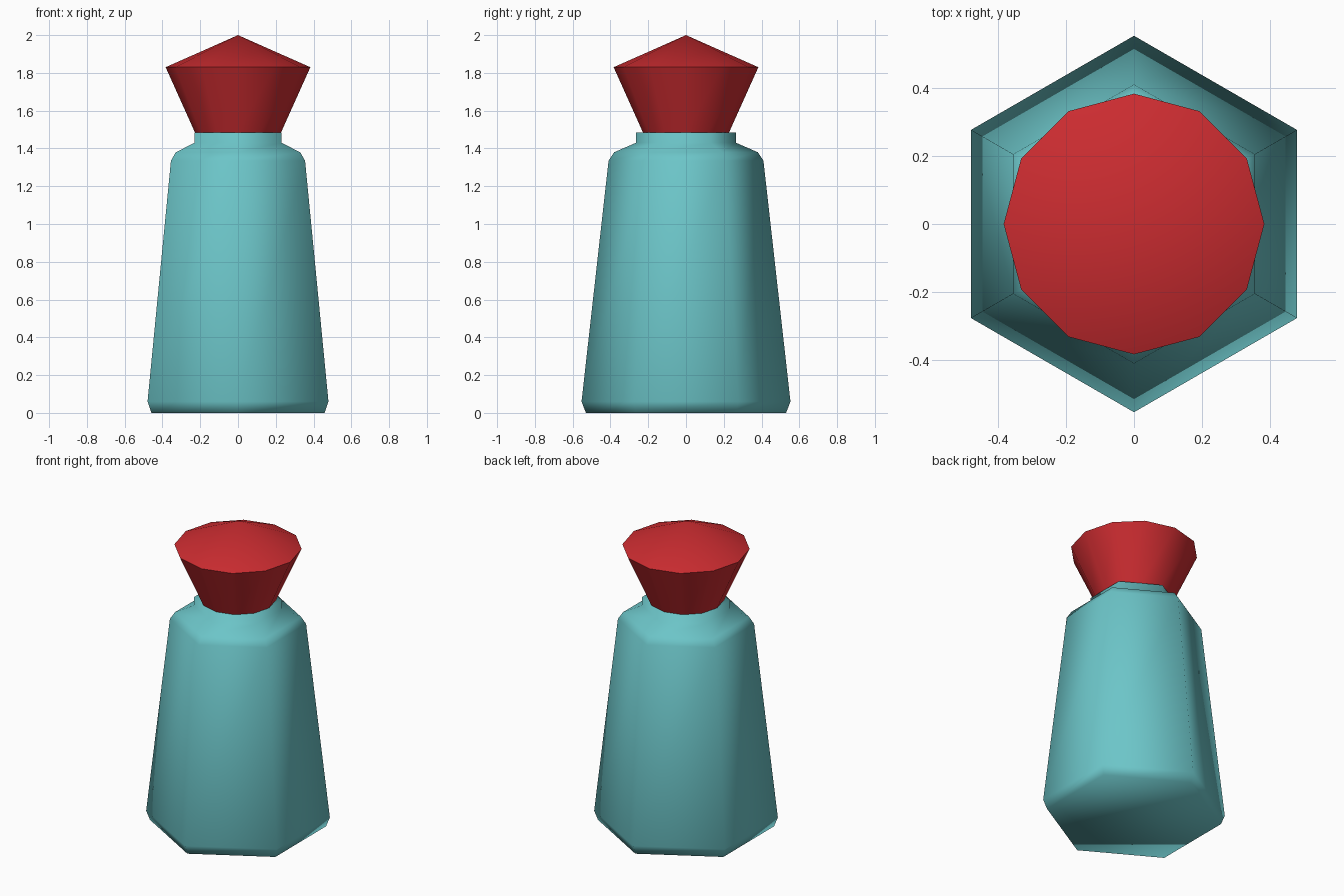
import bpy, bmesh
from math import cos, sin, pi, radians

if "Cube" in bpy.data.objects:
    bpy.data.objects.remove(bpy.data.objects["Cube"])


def lathe(name, profile, sides, start, colour, sharp_angle):
    """Ring-by-ring polygonal solid from (radius, z); radius 0 makes an apex."""
    bm = bmesh.new()
    rings = []
    for r, z in profile:
        if r == 0:
            rings.append([bm.verts.new((0, 0, z))] * sides)
        else:
            rings.append([bm.verts.new((r * cos(start + 2 * pi * i / sides),
                                        r * sin(start + 2 * pi * i / sides), z))
                          for i in range(sides)])
    for low, high in zip(rings, rings[1:]):
        for i in range(sides):
            j = (i + 1) % sides
            corners = [low[i], low[j], high[j], high[i]]
            bm.faces.new(list(dict.fromkeys(corners)))
    bm.faces.new(rings[0][::-1])
    if profile[-1][0] > 0:
        bm.faces.new(rings[-1])
    bmesh.ops.recalc_face_normals(bm, faces=bm.faces)
    for f in bm.faces:
        f.smooth = True
    for e in bm.edges:
        e.smooth = e.calc_face_angle(0) < sharp_angle
    mesh = bpy.data.meshes.new(name)
    bm.to_mesh(mesh)
    bm.free()
    mat = bpy.data.materials.new(name + "_colour")
    mat.diffuse_color = colour
    mat.use_nodes = True
    mat.node_tree.nodes["Principled BSDF"].inputs["Base Color"].default_value = mat.diffuse_color
    mesh.materials.append(mat)
    obj = bpy.data.objects.new(name, mesh)
    bpy.context.collection.objects.link(obj)
    return obj


# Hexagonal bottle with bevelled base, shoulder and short neck
lathe("bottle",
      [(0.53, 0), (0.553, 0.06), (0.41, 1.335), (0.38, 1.38),
       (0.265, 1.43), (0.265, 1.485)],
      6, pi / 2, (0.15, 0.56, 0.58, 1), radians(180))

# Twelve-sided flared stopper with a pointed top
lathe("stopper",
      [(0.228, 1.485), (0.383, 1.83), (0, 2.0)],
      12, 0, (0.6, 0.025, 0.03, 1), radians(40))
